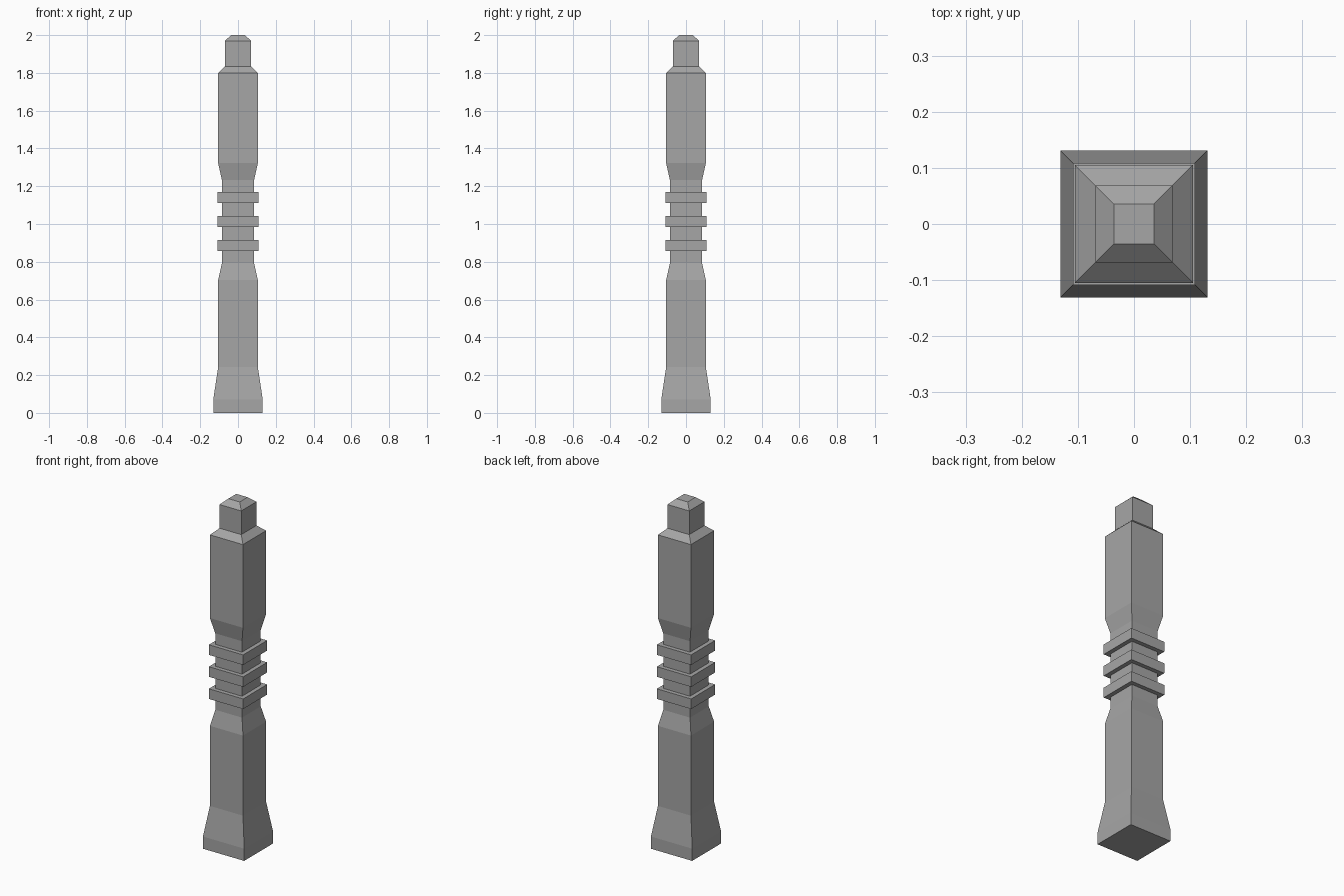
import bpy, bmesh

if "Cube" in bpy.data.objects:
    bpy.data.objects.remove(bpy.data.objects["Cube"])

BODY, NECK, RING = 0.105, 0.085, 0.109

# Silhouette as (half width, height), bottom to top
profile = [(0.131, 0), (0.131, 0.07), (BODY, 0.243), (BODY, 0.703), (NECK, 0.793)]
# Three square collars around the neck
for z in (0.858, 0.985, 1.111):
    profile += [(NECK, z), (RING, z), (RING, z + 0.058), (NECK, z + 0.058)]
# Upper shaft, shoulder and cap
profile += [(NECK, 1.232), (BODY, 1.322), (BODY, 1.8), (0.069, 1.834),
            (0.069, 1.97), (0.036, 2.0)]

# Skin the square cross-sections into one closed post
bm = bmesh.new()
rings = [[bm.verts.new((sx * h, sy * h, z))
          for sx, sy in ((-1, -1), (1, -1), (1, 1), (-1, 1))] for h, z in profile]
for low, high in zip(rings, rings[1:]):
    for i in range(4):
        j = (i + 1) % 4
        bm.faces.new((low[i], low[j], high[j], high[i]))
bm.faces.new(rings[0][::-1])
bm.faces.new(rings[-1])
bmesh.ops.recalc_face_normals(bm, faces=bm.faces)

mesh = bpy.data.meshes.new("square_post")
bm.to_mesh(mesh)
bm.free()

# Dark grey finish
grey = bpy.data.materials.new("dark_grey")
grey.diffuse_color = (0.38, 0.38, 0.38, 1)
grey.use_nodes = True
grey.node_tree.nodes["Principled BSDF"].inputs["Base Color"].default_value = grey.diffuse_color
mesh.materials.append(grey)
bpy.context.collection.objects.link(bpy.data.objects.new("square_post", mesh))
